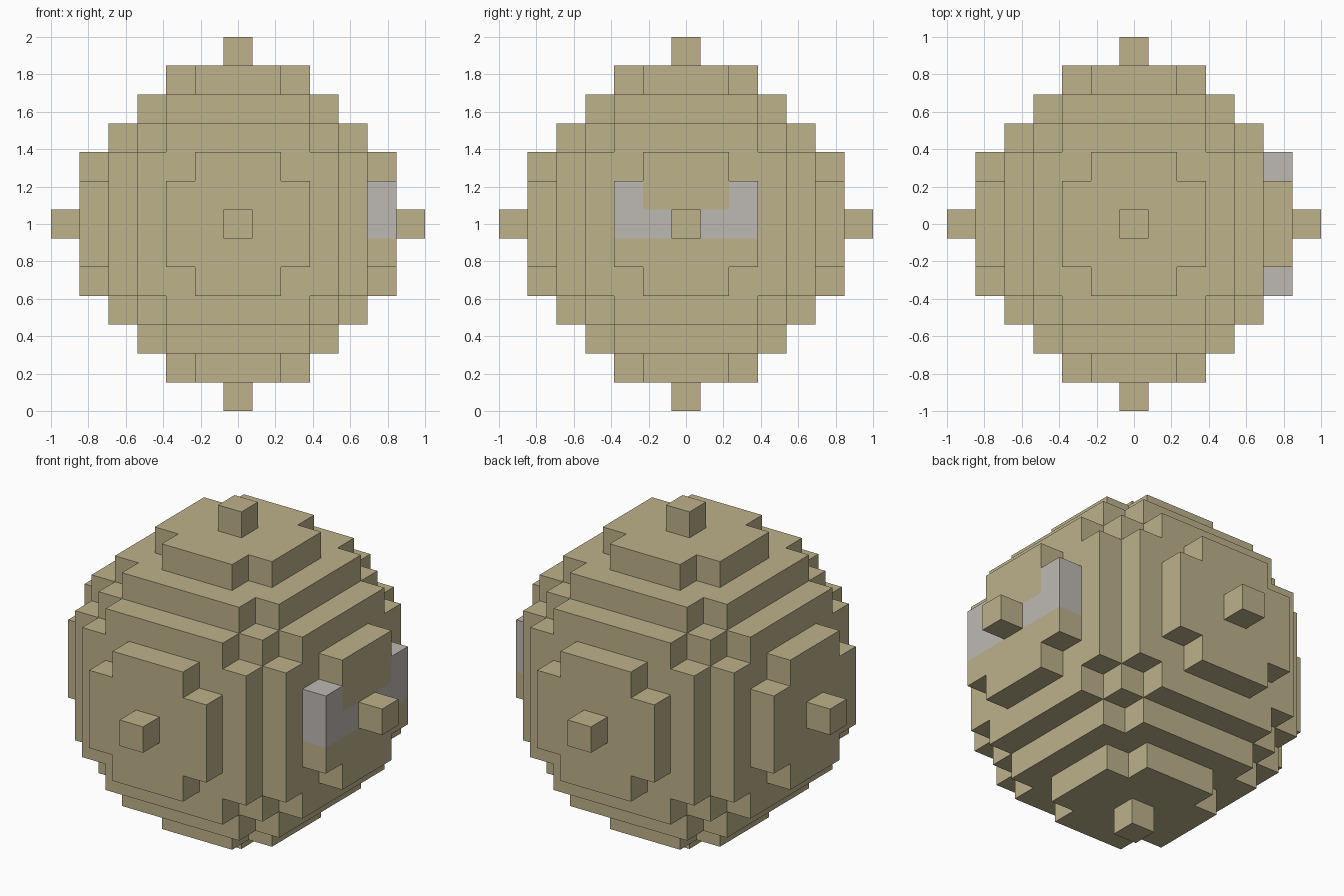
import bpy
import bmesh
from mathutils import Vector

UNIT = 2 / 13          # edge of one block
RADIUS = 5.5           # ball radius in blocks

default_cube = bpy.data.objects.get("Cube")
if default_cube:
    bpy.data.objects.remove(default_cube, do_unlink=True)


def make_material(name, colour):
    mat = bpy.data.materials.new(name)
    mat.use_nodes = True
    mat.diffuse_color = (*colour, 1)
    bsdf = next(n for n in mat.node_tree.nodes if n.type == "BSDF_PRINCIPLED")
    bsdf.inputs["Base Color"].default_value = (*colour, 1)
    bsdf.inputs["Roughness"].default_value = 0.9
    return mat


tan = make_material("sandy_tan", (0.509, 0.445, 0.258))
grey = make_material("warm_grey", (0.515, 0.485, 0.451))

AXES = [(1, 0, 0), (0, 1, 0), (0, 0, 1)]
DIRECTIONS = [tuple(s * c for c in a) for a in AXES for s in (1, -1)]


def step(cell, direction):
    return tuple(c + d for c, d in zip(cell, direction))


def block_part(name, cells, solid, mat):
    """Skin the cells with a quad wherever a block borders empty space."""
    bm = bmesh.new()
    for cell in sorted(cells):
        for direction in DIRECTIONS:
            if step(cell, direction) in solid:
                continue
            n = Vector(direction)
            u = Vector((n.y, n.z, n.x))
            v = n.cross(u)
            centre = Vector(cell) + n / 2
            corners = [centre + (u * a + v * b) / 2
                       for a, b in ((-1, -1), (1, -1), (1, 1), (-1, 1))]
            bm.faces.new([bm.verts.new(p * UNIT + Vector((0, 0, 1)))
                          for p in corners])
    bmesh.ops.remove_doubles(bm, verts=bm.verts[:], dist=UNIT / 100)
    mesh = bpy.data.meshes.new(name)
    bm.to_mesh(mesh)
    bm.free()
    mesh.materials.append(mat)
    obj = bpy.data.objects.new(name, mesh)
    bpy.context.collection.objects.link(obj)


# Stepped ball of blocks
span = range(-5, 6)
ball = {(x, y, z) for x in span for y in span for z in span
        if x * x + y * y + z * z <= RADIUS ** 2}

# Grey marking on the left cap: a low bar with raised ends
marking = {(5, side * y, z) for side in (1, -1)
           for y, z in ((1, 0), (2, 0), (2, 1))}

# One single-block peg at each pole
pegs = dict(zip(("left_peg", "right_peg", "back_peg",
                 "front_peg", "top_peg", "bottom_peg"),
                [tuple(6 * c for c in d) for d in DIRECTIONS]))

solid = ball | set(pegs.values())
block_part("ball_body", ball - marking, solid, tan)
block_part("grey_marking", marking, solid, grey)
for peg_name, peg_cell in pegs.items():
    block_part(peg_name, {peg_cell}, solid, tan)
